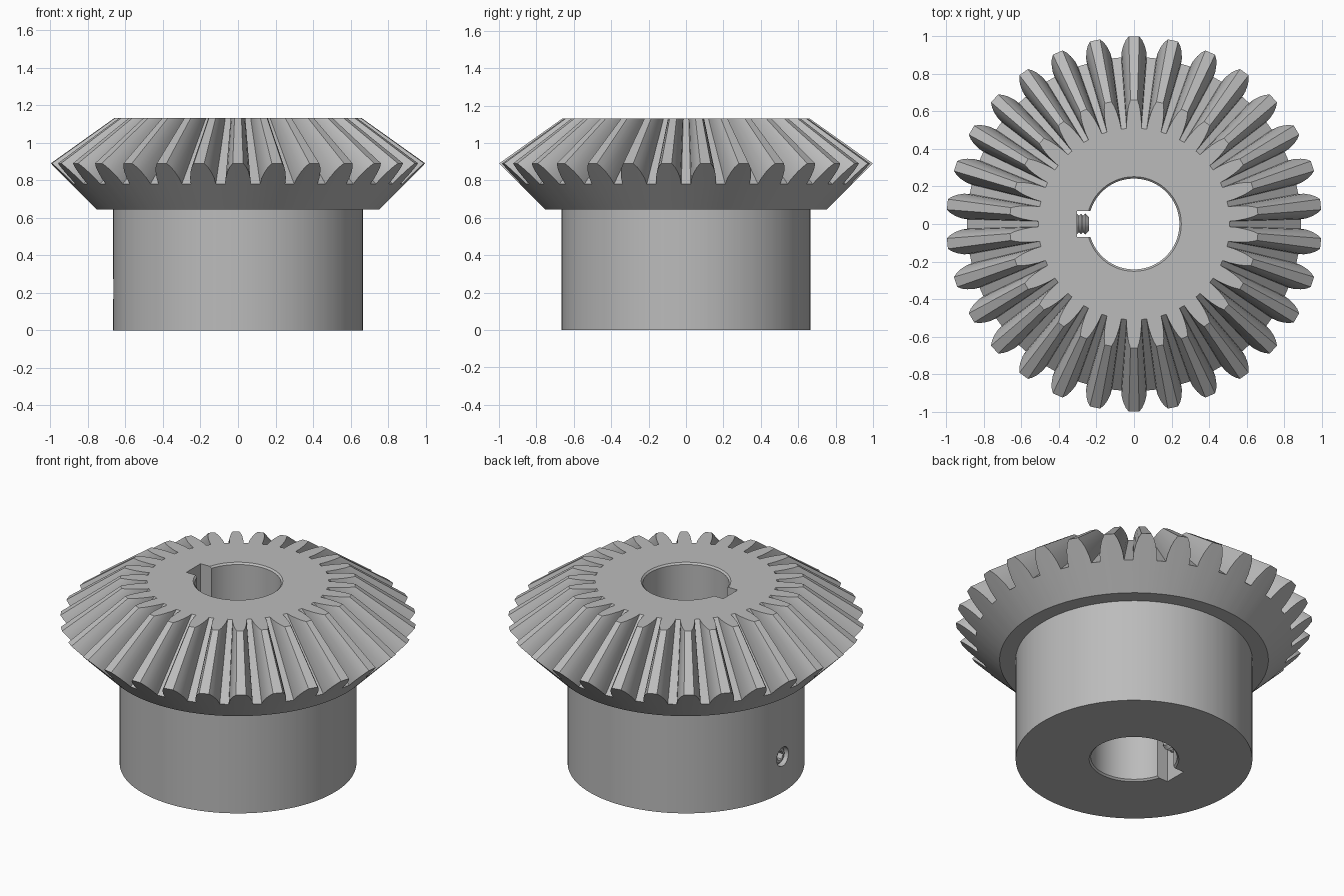
import bpy, bmesh, math
from mathutils import Vector

cube = bpy.data.objects.get("Cube")
if cube:
    bpy.data.objects.remove(cube, do_unlink=True)

TEETH = 30
APEX, TOP = 1.6, 1.13          # cone apex height, flat top face height
HUB_R, BORE_R, SCREW_Z = 0.665, 0.242, 0.22


def make_material(name, colour):
    mat = bpy.data.materials.new(name)
    mat.use_nodes = True
    mat.diffuse_color = colour
    mat.node_tree.nodes["Principled BSDF"].inputs["Base Color"].default_value = colour
    return mat


steel = make_material("grey steel", (0.5, 0.5, 0.5, 1))


def loft(name, rings):
    """Closed solid skinned through rings of equal point count."""
    bm = bmesh.new()
    loops = [[bm.verts.new(p) for p in ring] for ring in rings]
    n = len(loops[0])
    for a, b in zip(loops, loops[1:]):
        for i in range(n):
            j = (i + 1) % n
            bm.faces.new((a[i], a[j], b[j], b[i]))
    bm.faces.new(loops[0][::-1])
    bm.faces.new(loops[-1])
    bmesh.ops.recalc_face_normals(bm, faces=bm.faces)
    mesh = bpy.data.meshes.new(name)
    bm.to_mesh(mesh)
    bm.free()
    obj = bpy.data.objects.new(name, mesh)
    bpy.context.collection.objects.link(obj)
    mesh.materials.append(steel)
    return obj


def circle(r, z, angles):
    return [Vector((r * math.cos(a), r * math.sin(a), z)) for a in angles]


def even(n):
    return [2 * math.pi * i / n for i in range(n)]


def along_x(ring):
    """Turn a ring about z into one about the screw axis."""
    return [Vector((p.z, p.x, p.y + SCREW_Z)) for p in ring]


def cut(target, cutter):
    cutter.hide_render = True
    mod = target.modifiers.new("cut", "BOOLEAN")
    mod.operation, mod.solver, mod.object = "DIFFERENCE", "EXACT", cutter
    bpy.context.view_layer.objects.active = target
    bpy.ops.object.modifier_apply(modifier=mod.name)
    bpy.data.objects.remove(cutter, do_unlink=True)


def smooth(obj):
    bpy.ops.object.select_all(action="DESELECT")
    obj.select_set(True)
    bpy.context.view_layer.objects.active = obj
    bpy.ops.object.shade_smooth_by_angle(angle=math.radians(28))


# Tooth outline on the back cone: half width, radius
flank = [(0.068, 0.89), (0.066, 0.92), (0.056, 0.955), (0.044, 0.98), (0.028, 1.0)]
half = [(w / r, r) for w, r in flank]
tooth = [(-a, r) for a, r in half] + [(a, r) for a, r in reversed(half)]
outline = [(math.pi / 2 + 2 * math.pi * k / TEETH + a, r)
           for k in range(TEETH) for a, r in tooth]
angles = [a for a, r in outline]
outer = [Vector((r * math.cos(a), r * math.sin(a), r - 0.11)) for a, r in outline]

# Teeth taper towards the apex and stop at the flat top
apex = Vector((0, 0, APEX))
inner = [apex + (p - apex) * ((APEX - TOP) / (APEX - p.z)) for p in outer]

# Gear body: hub, back cone and teeth in one solid
gear = loft("bevel_gear", [
    circle(HUB_R, 0, angles), circle(HUB_R, 0.645, angles),
    circle(0.755, 0.645, angles), outer, inner])

# Bore with small chamfers
c = 0.01
bore = [(BORE_R + 2 * c, -c), (BORE_R, c), (BORE_R, TOP - c), (BORE_R + 2 * c, TOP + c)]
cut(gear, loft("bore_cutter", [circle(r, z, even(96)) for r, z in bore]))

# Keyway along the full height
key = [(-0.305, -0.07), (0, -0.07), (0, 0.07), (-0.305, 0.07)]
cut(gear, loft("keyway_cutter", [[Vector((x, y, z)) for x, y in key] for z in (-0.1, 1.3)]))

# Radial hole for the set screw
cut(gear, loft("hole_cutter", [along_x(circle(0.058, x, even(32))) for x in (-0.8, -0.2)]))
smooth(gear)

# Threaded set screw with hexagonal socket
pitch, start, end = 0.022, -0.645, -0.24
profile = [(0.042, start)]
x = start + pitch / 2
while x < end - pitch / 2:
    profile += [(0.055, x), (0.044, x + pitch / 2)]
    x += pitch
profile.append((0.036, end))
screw = loft("set_screw", [along_x(circle(r, x, even(32))) for r, x in profile])
cut(screw, loft("socket_cutter", [along_x(circle(0.03, x, even(6))) for x in (-0.7, -0.54)]))
smooth(screw)
